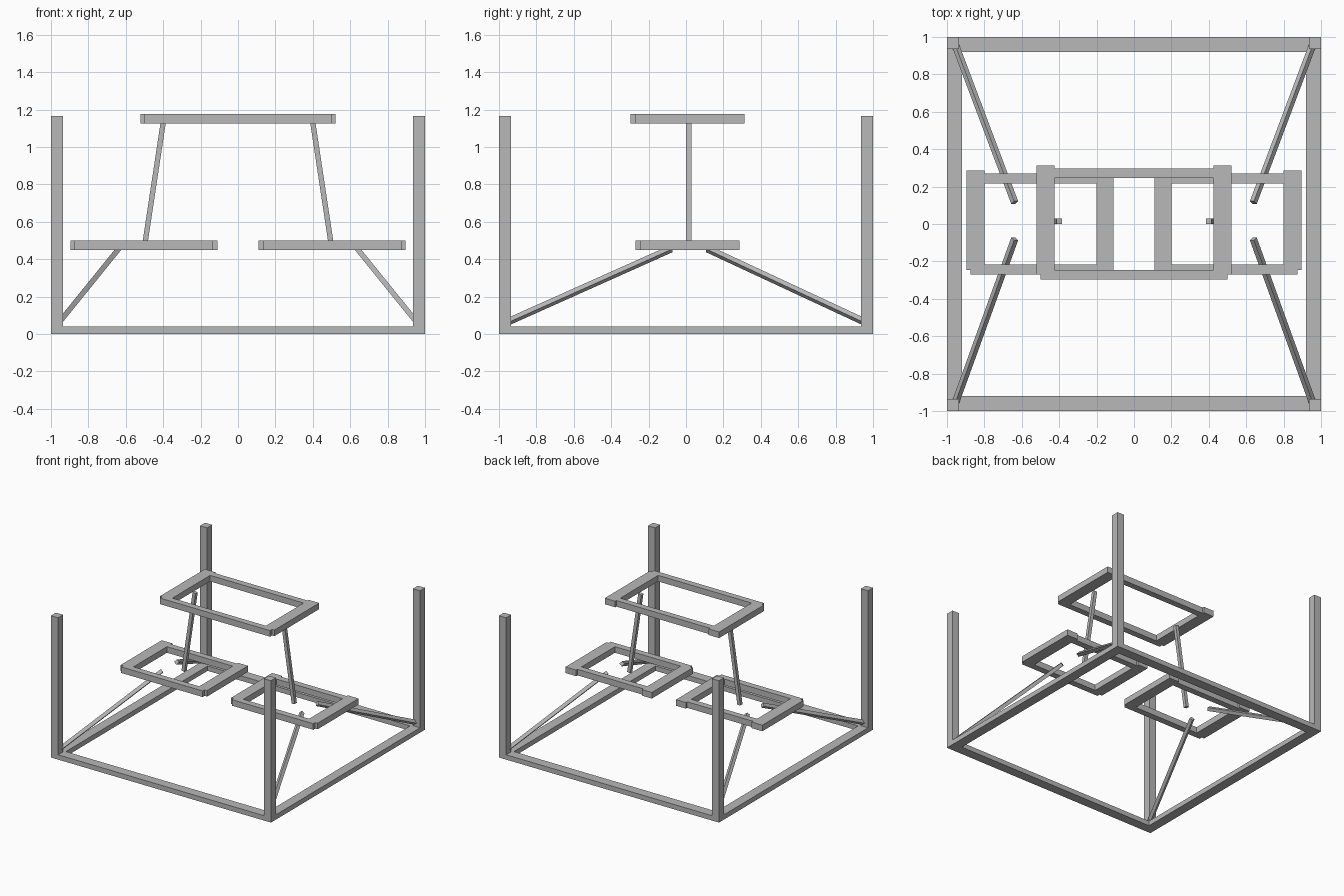
import bpy
from mathutils import Vector, Matrix

default = bpy.data.objects.get("Cube")
if default:
    bpy.data.objects.remove(default, do_unlink=True)

grey = bpy.data.materials.new("plain grey")
grey.use_nodes = True
colour = (0.48, 0.48, 0.48, 1)
grey.diffuse_color = colour
grey.node_tree.nodes["Principled BSDF"].inputs["Base Color"].default_value = colour


def box(name, x, y, z):
    """Axis-aligned bar given by its extents."""
    bpy.ops.mesh.primitive_cube_add(size=1)
    ob = bpy.context.object
    ob.name = name
    ob.data.transform(Matrix.Diagonal((x[1] - x[0], y[1] - y[0], z[1] - z[0], 1)))
    ob.location = (sum(x) / 2, sum(y) / 2, sum(z) / 2)
    ob.data.materials.append(grey)
    return ob


def strut(name, start, end, side=0.028):
    """Square bar between two points, one section edge kept in the xz plane."""
    a, b = Vector(start), Vector(end)
    d = (b - a).normalized()
    u = Vector((d.z, 0, -d.x)).normalized()
    v = d.cross(u)
    ob = box(name, (0, side), (0, side), (0, (b - a).length))
    ob.matrix_world = Matrix.Translation((a + b) / 2) @ Matrix((u, v, d)).transposed().to_4x4()


def mirrored(s, lo, hi):
    return tuple(sorted((s * lo, s * hi)))


SIDES = (("left", 1), ("right", -1))
ENDS = (("front", -1), ("back", 1))

# Ground frame
for name, s in SIDES:
    box(f"base_{name}_rail", mirrored(s, 0.92, 1), (-1, 1), (0, 0.04))
for name, s in ENDS:
    box(f"base_{name}_rail", (-0.92, 0.92), mirrored(s, 0.92, 1), (0, 0.04))

# Corner posts
for side, sx in SIDES:
    for end, sy in ENDS:
        box(f"{end}_{side}_post", mirrored(sx, 0.935, 1), mirrored(sy, 0.935, 1), (0, 1.165))

# Raised upper frame
z = (1.125, 1.175)
for name, s in SIDES:
    box(f"upper_{name}_rail", mirrored(s, 0.425, 0.52), (-0.27, 0.312), z)
box("upper_front_rail", (-0.5, 0.5), (-0.297, -0.245), z)
box("upper_back_rail", (-0.5, 0.5), (0.245, 0.297), z)

# Two lower frames with their supports
z = (0.45, 0.5)
for name, s in SIDES:
    box(f"lower_{name}_outer_rail", mirrored(s, 0.798, 0.895), (-0.245, 0.287), z)
    box(f"lower_{name}_inner_rail", mirrored(s, 0.11, 0.2), (-0.245, 0.287), z)
    box(f"lower_{name}_front_rail", mirrored(s, 0.133, 0.873), (-0.27, -0.217), z)
    box(f"lower_{name}_back_rail", mirrored(s, 0.133, 0.873), (0.217, 0.27), z)
    strut(f"{name}_upright", (s * 0.501, 0.015, 0.46), (s * 0.4, 0.015, 1.13))
    strut(f"front_{name}_brace", (s * 0.96, -0.97, 0.057), (s * 0.638, -0.08, 0.455))
    strut(f"back_{name}_brace", (s * 0.96, 0.97, 0.057), (s * 0.638, 0.115, 0.455))
